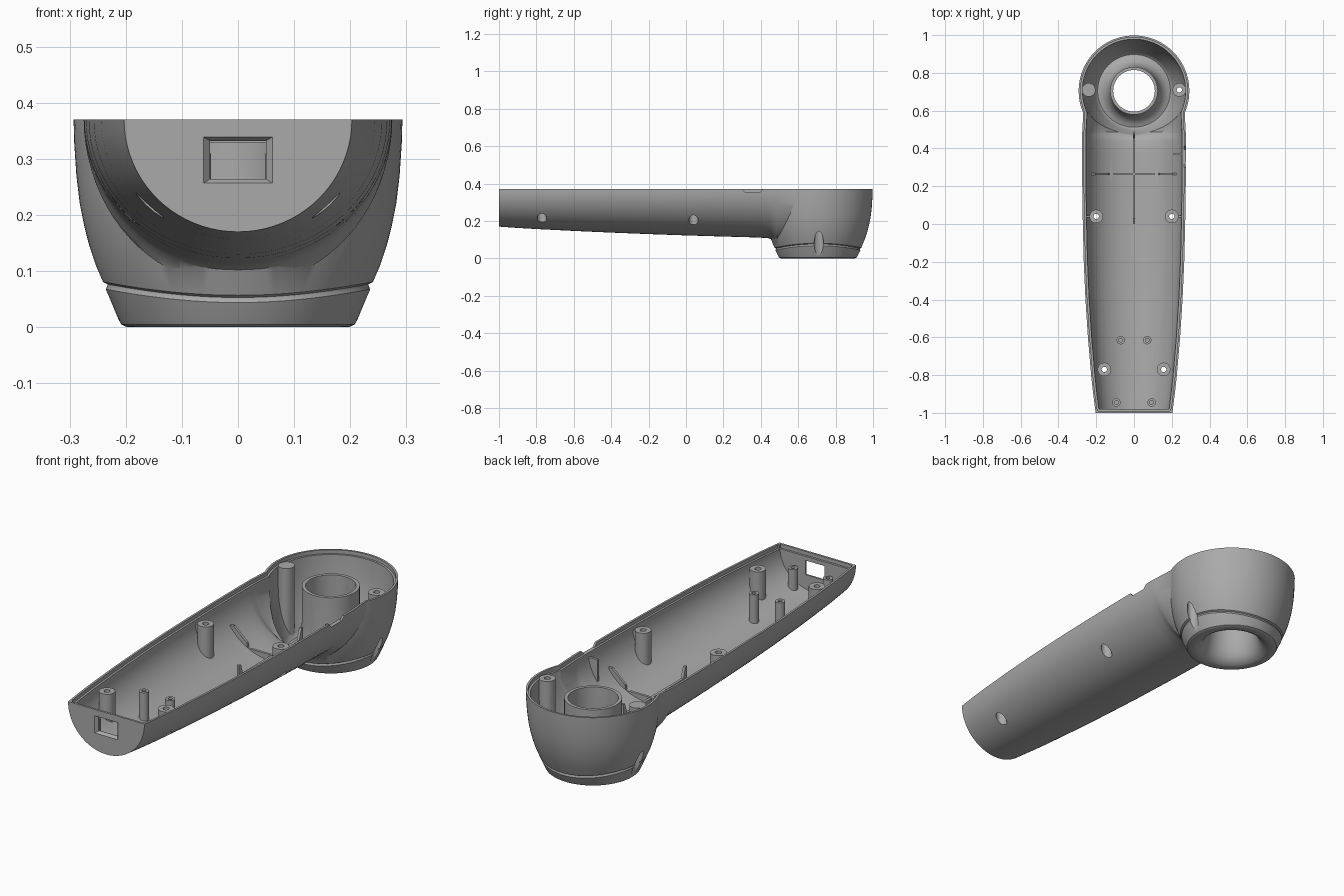
import bpy, bmesh
from math import sin, cos, pi
from mathutils import Vector

cube = bpy.data.objects.get("Cube")
if cube:
    bpy.data.objects.remove(cube, do_unlink=True)

TOP = 0.37      # open rim height
OVER = 0.45     # cutters and blanks rise past the rim, then get trimmed
LIP = 0.352     # floor of the stepped lip
WALL = 0.02
HEAD_Y = 0.705

grey = bpy.data.materials.new("plastic_grey")
grey.use_nodes = True
grey.diffuse_color = (0.4, 0.4, 0.4, 1)
grey.node_tree.nodes["Principled BSDF"].inputs["Base Color"].default_value = (0.4, 0.4, 0.4, 1)


def loft(name, rings):
    """Closed solid skinned through rings with equal point counts."""
    bm = bmesh.new()
    loops = [[bm.verts.new(p) for p in ring] for ring in rings]
    n = len(loops[0])
    for a, b in zip(loops, loops[1:]):
        for i in range(n):
            j = (i + 1) % n
            bm.faces.new((a[i], a[j], b[j], b[i]))
    bm.faces.new(loops[0])
    bm.faces.new(loops[-1])
    bmesh.ops.recalc_face_normals(bm, faces=bm.faces)
    mesh = bpy.data.meshes.new(name)
    bm.to_mesh(mesh)
    bm.free()
    mesh.materials.append(grey)
    obj = bpy.data.objects.new(name, mesh)
    bpy.context.collection.objects.link(obj)
    return obj


def turned(name, x, y, profile, segs=96):
    """Solid of revolution; an optional third value bends the ring upward at the sides."""
    rings = []
    for r, z, *bend in profile:
        ring = []
        for i in range(segs):
            t = 2 * pi * i / segs
            k = (bend[0] if bend else 0) * cos(t) ** 2
            ring.append((x + (r + 0.4 * k) * cos(t), y + (r + 0.4 * k) * sin(t), z + k))
        rings.append(ring)
    return loft(name, rings)


def peg(name, x, y, r, z0, z1):
    return turned(name, x, y, [(r, z0), (r, z1)], 32)


def box(name, x0, x1, y0, y1, z0, z1):
    rect = [(x0, y0), (x1, y0), (x1, y1), (x0, y1)]
    return loft(name, [[(x, y, z) for x, y in rect] for z in (z0, z1)])


def combine(target, other, op):
    mod = target.modifiers.new(op, "BOOLEAN")
    mod.operation = op
    mod.solver = "EXACT"
    mod.object = other
    bpy.context.view_layer.objects.active = target
    bpy.ops.object.modifier_apply(modifier=mod.name)
    bpy.data.objects.remove(other, do_unlink=True)


# Handle stations: y, half width, underside height
STATIONS = [(-1, .203, .17), (-.9, .216, .163), (-.8, .227, .157), (-.6, .244, .147),
            (-.4, .257, .138), (-.2, .266, .13), (0, .271, .123), (.2, .274, .117),
            (.38, .275, .112), (.44, .275, .108), (.46, .275, .1), (.475, .275, .085),
            (.487, .274, .072), (.6, .268, .07)]


def u_section(y, half, low, inner, n=40):
    if inner:
        centre, a = LIP, half - WALL
        rim = half - WALL / 2
        side = [(rim, LIP), (rim, OVER)]
        low += WALL
    else:
        centre, a = TOP, half
        side = [(half, OVER)]
    arc = [(-a * cos(pi * i / n), centre - (centre - low) * sin(pi * i / n)) for i in range(n + 1)]
    pts = [(-x, z) for x, z in reversed(side)] + arc + side
    return [(x, y, z) for x, z in pts]


# Outer body: half-round handle and bowl-shaped head
body = loft("lower_housing", [u_section(*s, False) for s in STATIONS])
head = turned("head_outer", 0, HEAD_Y, [
    (.19, 0), (.2, .001), (.208, .005), (.213, .014), (.227, .044, .024), (.224, .05, .024),
    (.224, .053, .024), (.232, .057, .024), (.253, .108), (.265, .145), (.274, .18),
    (.282, .22), (.288, .27), (.292, .33), (.293, TOP), (.293, OVER)])
combine(body, head, "UNION")

# Cavity: inset handle and head, minus everything that stands inside
inner_stations = [(-.98, .206, .169)] + STATIONS[1:]
cavity = loft("cavity", [u_section(*s, True) for s in inner_stations])
combine(cavity, turned("head_inner", 0, HEAD_Y, [
    (.19, .022), (.2, .03), (.208, .045), (.23, .098), (.245, .145), (.254, .18), (.262, .22),
    (.268, .27), (.272, .33), (.273, LIP), (.283, LIP), (.283, OVER)]), "UNION")
combine(cavity, box("front_lip", -.19, .19, -.99, -.9, LIP, OVER - .01), "UNION")

# Central tube flaring into the head floor
combine(cavity, turned("tube", 0, HEAD_Y, [
    (.198, .005), (.195, .023), (.175, .03), (.155, .045), (.14, .068), (.13, .11),
    (.126, .16), (.126, .33)]), "DIFFERENCE")

# Screw bosses: x, y, top, top of the recess beneath
BOSSES = [(.24, .71, .362, .2), (.2, .04, .348, .28), (.157, -.77, .345, .28)]
POSTS = [(.07, -.615, .31), (.093, -.945, .3)]
for side in (-1, 1):
    for x, y, top, _ in BOSSES:
        combine(cavity, peg("boss", side * x, y, .036, -.05, top), "DIFFERENCE")
    for x, y, top in POSTS:
        combine(cavity, peg("post", side * x, y, .022, .05, top), "DIFFERENCE")
    web = sorted((side * .21, side * .28))
    combine(cavity, box("boss_web", *web, .034, .046, .05, .335), "DIFFERENCE")

# Cross-shaped floor ribs with raised ends
cross = [(-.23, .05), (.23, .05), (.23, .25), (.205, .25), (.135, .19), (.13, .165),
         (-.13, .165), (-.135, .19), (-.205, .25), (-.23, .25)]
combine(cavity, loft("cross_rib", [[(x, y, z) for x, z in cross] for y in (.259, .271)]), "DIFFERENCE")
spine = [(0, .05), (.485, .05), (.485, .215), (.473, .215), (.455, .163),
         (.03, .163), (.014, .215), (0, .215)]
combine(cavity, loft("spine_rib", [[(x, y, z) for y, z in spine] for x in (-.0065, .0065)]), "DIFFERENCE")
combine(cavity, box("side_tab", .208, .29, .364, .376, .1, .33), "DIFFERENCE")

combine(body, cavity, "DIFFERENCE")

# Trim the rim flat, then open the head bore
combine(body, box("rim_trim", -1, 1, -2, 2, TOP, 1), "DIFFERENCE")
combine(body, turned("bore", 0, HEAD_Y, [
    (.18, -.02), (.176, -.001), (.165, .003), (.148, .012), (.132, .03), (.12, .06),
    (.113, .1), (.11, .15), (.11, .5)]), "DIFFERENCE")

# Screw recesses from below and screw holes
for side in (-1, 1):
    for x, y, top, recess in BOSSES:
        combine(body, peg("recess", side * x, y, .025, -.1, recess), "DIFFERENCE")
        combine(body, peg("screw_hole", side * x, y, .014, recess - .02, .5), "DIFFERENCE")
    for x, y, top in POSTS:
        combine(body, peg("pilot_hole", side * x, y, .01, top - .07, .5), "DIFFERENCE")

# Bevelled window in the front wall
window = []
for y, hx, hz in ((-1.004, .065, .0435), (-.988, .05, .034), (-.93, .05, .034)):
    window.append([(sx * hx, y, .298 + sz * hz) for sx, sz in ((-1, -1), (1, -1), (1, 1), (-1, 1))])
combine(body, loft("window", window), "DIFFERENCE")

# Rim notch on the left side
notch = [(.3, .5), (.3, TOP), (.318, LIP), (.395, LIP), (.413, TOP), (.413, .5)]
combine(body, loft("notch", [[(x, y, z) for y, z in notch] for x in (.235, .35)]), "DIFFERENCE")

bpy.ops.object.select_all(action="DESELECT")
body.select_set(True)
bpy.context.view_layer.objects.active = body
bpy.ops.object.shade_smooth_by_angle(angle=pi / 6)
